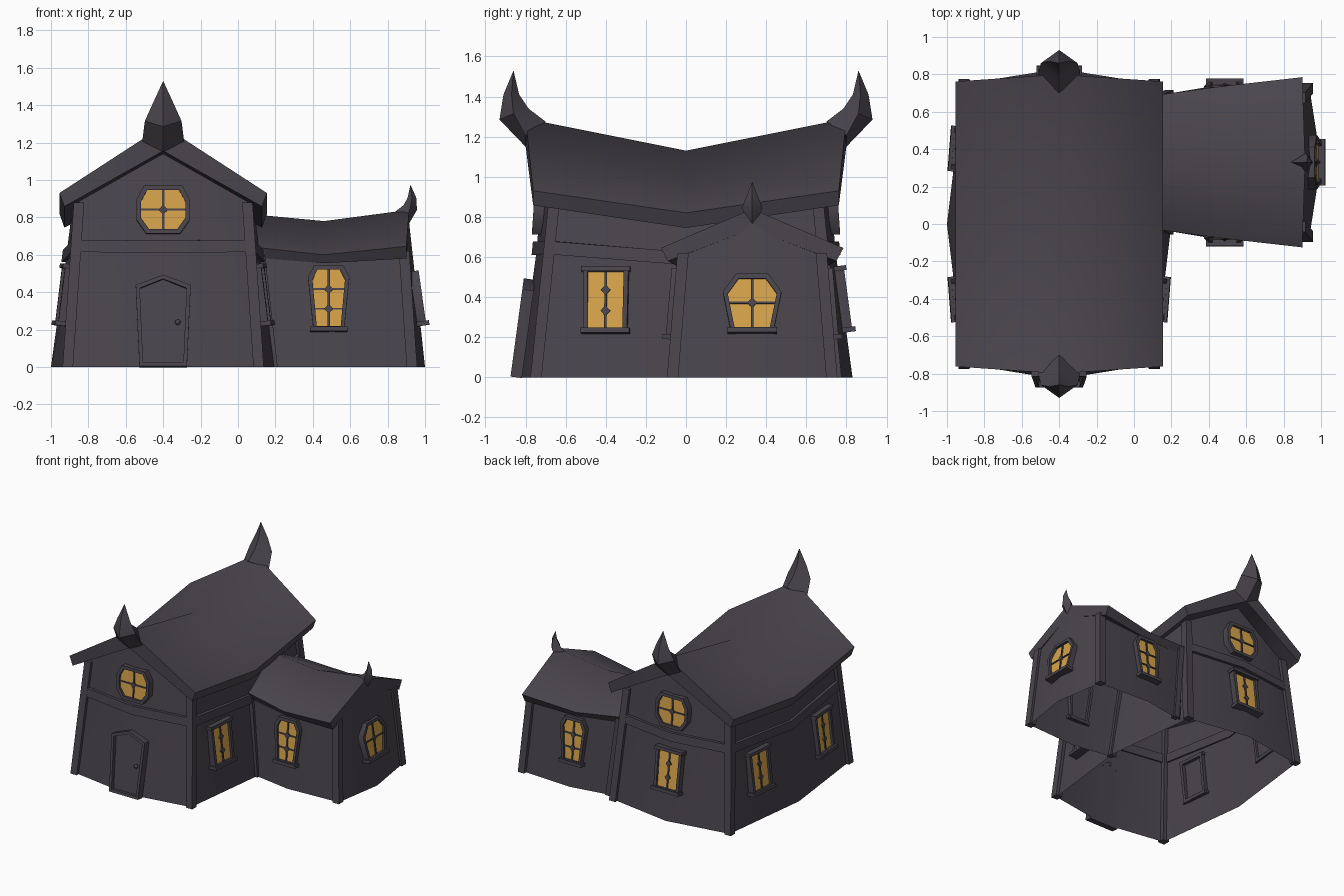
import bpy, bmesh, math
from mathutils import Vector, Matrix

if "Cube" in bpy.data.objects:
    bpy.data.objects.remove(bpy.data.objects["Cube"])

def material(name, rgb):
    m = bpy.data.materials.new(name)
    m.diffuse_color = (*rgb, 1)
    m.use_nodes = True
    m.node_tree.nodes["Principled BSDF"].inputs["Base Color"].default_value = m.diffuse_color
    return m

CHARCOAL = material("charcoal", (0.068, 0.060, 0.074))
AMBER = material("amber_glass", (0.68, 0.37, 0.07))

def lerp(pts, t):
    """Piecewise linear lookup in [(t, value), ...]."""
    for (a, p), (b, q) in zip(pts, pts[1:]):
        if t <= b:
            return p + (q - p) * max(0, t - a) / max(b - a, 1e-6)
    return pts[-1][1]

class Part:
    """Collects lofts and prisms into one mesh object."""
    def __init__(self, name, mat=CHARCOAL, M=Matrix()):
        self.name, self.mat, self.M, self.bm = name, mat, M, bmesh.new()

    def loft(self, rings, closed=True, caps=False, loop=False):
        rs = [[self.bm.verts.new(self.M @ Vector(p)) for p in r] for r in rings]
        pairs = list(zip(rs, rs[1:])) + ([(rs[-1], rs[0])] if loop else [])
        for a, b in pairs:
            n = len(a)
            for i in range(n if closed else n - 1):
                j = (i + 1) % n
                self.bm.faces.new((a[i], a[j], b[j], b[i]))
        if caps:
            self.bm.faces.new(rs[0])
            self.bm.faces.new(rs[-1])
        return rs

    def prism(self, outline, d0, d1):
        self.loft([[(x, y, d) for x, y in outline] for d in (d0, d1)], caps=True)

    def box(self, x0, x1, y0, y1, d0, d1):
        self.prism([(x0, y0), (x1, y0), (x1, y1), (x0, y1)], d0, d1)

    def done(self, angle=50, recalc=True):
        if recalc:
            bmesh.ops.recalc_face_normals(self.bm, faces=self.bm.faces)
        me = bpy.data.meshes.new(self.name)
        self.bm.to_mesh(me)
        self.bm.free()
        me.materials.append(self.mat)
        me.shade_smooth()
        me.set_sharp_from_angle(angle=math.radians(angle))
        ob = bpy.data.objects.new(self.name, me)
        bpy.context.collection.objects.link(ob)
        return ob

CX, WY = -0.4, 0.33     # main house centre x, wing centre y

# ---- main walls: tapered, each side bowed out at its middle ----
def main_ring(zc, zs, zf, off=0):
    """Plan ring; corner, side-middle and front-middle heights, outward offset."""
    hx, hy = (lerp([(0, a), (0.88, b)], zc) + off for a, b in ((0.51, 0.45), (0.748, 0.655)))
    sx = lerp([(0, 0.6), (0.58, 0.52), (0.85, 0.485)], zs) + off
    fy = lerp([(0, 0.83), (0.63, 0.745), (1.2, 0.70)], zf) + off
    pts = [(-hx, -hy, zc), (0, -fy, zf), (hx, -hy, zc), (sx, 0, zs),
           (hx, hy, zc), (0, fy, zf), (-hx, hy, zc), (-sx, 0, zs)]
    return [(CX + x, y, z) for x, y, z in pts]

p = Part("main_walls")
p.loft([main_ring(0, 0, 0), main_ring(0.64, 0.58, 0.63), main_ring(0.89, 0.79, 1.18)])
p.done()

p = Part("wall_band")
lo, hi = (0.615, 0.56, 0.61), (0.68, 0.625, 0.676)
p.loft([main_ring(*lo, -0.01), main_ring(*lo, 0.022), main_ring(*hi, 0.022),
        main_ring(*hi, -0.01)], loop=True)
p.done()

# ---- wing walls (open towards the main house) ----
def wing_ring(zc, zs, ze, t):
    m = lambda a, b: a + (b - a) * t
    half = [(m(.14, .09), m(.36, .33), zc), (m(.5, .48), m(.42, .365), zs),
            (m(.938, .893), m(.397, .345), zc)]
    end = [(m(1.0, .915), 0, ze)]
    pts = [(x, -y, z) for x, y, z in half] + end + half[::-1]
    return [(x, WY + y, z) for x, y, z in pts]

p = Part("wing_walls")
p.loft([wing_ring(0, 0, 0, 0), wing_ring(0.62, 0.59, 0.77, 1)], closed=False)
p.done()

# ---- corner posts ----
def post(name, b, t, h, r=0.028):
    p = Part(name)
    sq = lambda c, z: [(c[0] + i * r, c[1] + j * r, z) for i, j in ((-1, -1), (1, -1), (1, 1), (-1, 1))]
    p.loft([sq(b, 0), sq(t, h)], caps=True)
    p.done()

for s in (-1, 1):
    for e in (-1, 1):
        post("main_corner_post", (CX + s * .51, e * .748), (CX + s * .45, e * .657), 0.88)
    post("wing_corner_post", (.93, WY + s * .397), (.888, WY + s * .345), 0.62)
    post("wing_inner_post", (.19, WY + s * .365), (.12, WY + s * .335), 0.62, 0.022)

# ---- swaybacked roofs ----
def roof(name, place, sections):
    """Sections: along ridge, along eave, half width, ridge z, eave z, and underside values."""
    p = Part(name)
    rings = []
    for tr, te, hw, rz, ez, uw, ur, ue in sections:
        prof = [(-hw, te, ez), (0, tr, rz), (hw, te, ez), (uw, te, ue), (0, tr, ur), (-uw, te, ue)]
        rings.append([place(*q) for q in prof])
    rs = p.loft(rings)
    for r in (rs[0], rs[-1]):
        p.bm.faces.new((r[0], r[1], r[4], r[5]))
        p.bm.faces.new((r[1], r[2], r[3], r[4]))
    p.done(70)

end = (.555, 1.29, .93, .528, 1.155, .858)
roof("main_roof", lambda a, t, z: (CX + a, t, z),
     [(-.80, -.762, *end), (0, 0, .555, 1.13, .82, .528, 1.03, .745), (.80, .762, *end)])
roof("wing_roof", lambda a, t, z: (t, WY + a, z),
     [(.09, .09, .355, .815, .64, .33, .74, .585),
      (.46, .46, .405, .78, .60, .375, .70, .555),
      (.915, .90, .455, .84, .645, .42, .74, .58)])

# ---- curved horn finials: inner point, side point, outer point, side half width ----
def horn(name, place, rings, tip):
    p = Part(name)
    rs = p.loft([[place(0, *i), place(h, *s), place(0, *o), place(-h, *s)] for i, s, o, h in rings],
                caps=False)
    top = p.bm.verts.new(place(0, *tip))
    for i in range(4):
        p.bm.faces.new((rs[-1][i], rs[-1][(i + 1) % 4], top))
    p.bm.faces.new(rs[0])
    p.done(40)

for s in (-1, 1):
    horn("main_horn", lambda a, t, z, s=s: Vector((CX + a, s * t, z)),
         [((.70, 1.275), (.80, 1.207), (.80, 1.15), .112),
          ((.785, 1.34), (.86, 1.315), (.93, 1.285), .098),
          ((.832, 1.41), (.87, 1.41), (.91, 1.41), .055)], (.86, 1.53))
horn("wing_horn", lambda a, t, z: Vector((t, WY + a, z)),
     [((.84, .83), (.905, .80), (.905, .75), .04),
      ((.885, .865), (.92, .85), (.957, .84), .05),
      ((.907, .905), (.93, .905), (.953, .905), .027)], (.922, .975))

# ---- windows and door, built flat then placed on a leaning wall ----
def on_wall(x, y, z, yaw, lean):
    a, l = math.radians(yaw), math.radians(lean)
    n, up = Vector((math.cos(a), math.sin(a), 0)), Vector((0, 0, 1))
    u = Vector((-math.sin(a), math.cos(a), 0))
    v, w = up * math.cos(l) - n * math.sin(l), n * math.cos(l) + up * math.sin(l)
    M = Matrix((u, v, w)).transposed().to_4x4()
    M.translation = (x, y, z)
    return M

def mirror(half):
    return half + [(-x, y) for x, y in reversed(half) if x > 0]

def frame(p, half, fw, d0, d1):
    hw = max(x for x, _ in half)
    lo, hi = half[0][1], half[-1][1]
    c, hh = (lo + hi) / 2, (hi - lo) / 2
    inner = mirror(half)
    outer = [(x * (1 + fw / hw), c + (y - c) * (1 + fw / hh)) for x, y in inner]
    p.loft([[(x, y, d) for x, y in o] for o, d in ((outer, d0), (outer, d1), (inner, d1), (inner, d0))],
           loop=True)

def window(name, M, half, joints, cross=True, sill=True, lintel=False, fw=0.024):
    g = Part(name + "_glass", AMBER, M)
    g.prism(mirror(half), 0.002, 0.010)
    g.done()
    p = Part(name + "_frame", CHARCOAL, M)
    frame(p, half, fw, -0.035, 0.028)
    lo, hi = half[0][1], half[-1][1]
    p.box(-.006, .006, lo, hi, .006, .018)
    for y in joints:
        if cross:
            w = lerp([(b, a) for a, b in half], y)
            p.box(-w, w, y - .005, y + .005, .006, .017)
        p.prism([(0, y - .027), (.024, y), (0, y + .027), (-.024, y)], .006, .021)
    if sill:
        w = half[0][0] + fw + .012
        p.box(-w, w, lo - .027, lo - .002, -.03, .045)
    if lintel:
        w = half[-1][0] + fw + .008
        p.box(-w, w, hi + .002, hi + .026, -.03, .04)
    p.done()

ROUND = [(.075, -.105), (.118, -.045), (.118, .045), (.085, .105)]
TALL = [(.086, -.14), (.09, .14)]
COFFIN = [(.064, -.15), (.087, .10), (.06, .155)]
WIDE = [(.088, -.125), (.122, .045), (.068, .12)]

for s, side in ((-1, "front"), (1, "back")):
    window(side + "_gable_window", on_wall(CX, s * .732, .84, s * 90, 4), ROUND, [0], sill=False)
    window("wing_" + side + "_window", on_wall(.485, WY + s * .389, .365, s * 90, 5), COFFIN, [-.055, .05])
window("back_window", on_wall(CX, .78, .39, 90, 7.7), TALL, [-.055, .05], False, True, True)
window("right_window", on_wall(.123, -.4, .385, -4.5, 7), TALL, [-.055, .05], False, True, True)
for s in (-1, 1):
    window("left_window", on_wall(-.923, s * .4, .385, 180 - s * 4.5, 7), TALL, [-.055, .05], False, True, True)
window("wing_end_window", on_wall(.958, WY, .37, 0, 8), WIDE, [-.0])

D = on_wall(CX, -.83, 0, -90, 7.7)
door = [(.108, .02), (.125, .42), (0, .47)]
p = Part("door_frame", CHARCOAL, D)
frame(p, door, .022, -.012, .045)
p.done()
p = Part("door_panel", CHARCOAL, D)
p.prism(mirror(door), -.01, .015)
p.done()
p = Part("door_knob", CHARCOAL, D)
bmesh.ops.create_icosphere(p.bm, subdivisions=1, radius=.017, matrix=D @ Matrix.Translation((.078, .238, .028)))
p.done()
